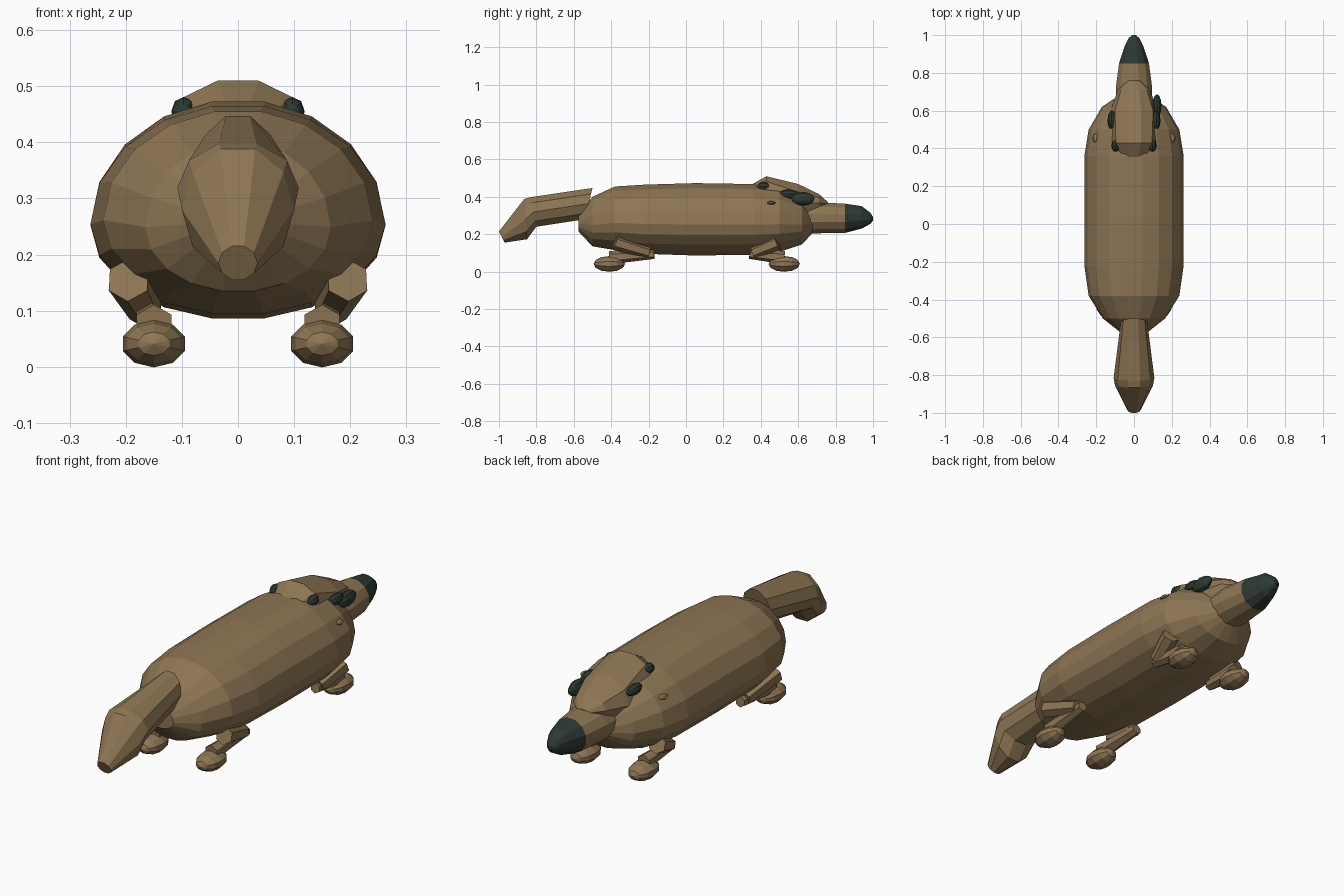
import bpy
import bmesh
from math import sin, cos, pi
from mathutils import Vector, Matrix

if "Cube" in bpy.data.objects:
    bpy.data.objects.remove(bpy.data.objects["Cube"])


def material(name, rgb):
    m = bpy.data.materials.new(name)
    m.use_nodes = True
    m.diffuse_color = (*rgb, 1)
    m.node_tree.nodes["Principled BSDF"].inputs["Base Color"].default_value = (*rgb, 1)
    return m


FUR = material("brown fur", (0.27, 0.18, 0.088))
DARK = material("dark green black", (0.027, 0.042, 0.034))


def finish(name, bm, mats):
    bmesh.ops.recalc_face_normals(bm, faces=bm.faces)
    me = bpy.data.meshes.new(name)
    bm.to_mesh(me)
    bm.free()
    for m in mats:
        me.materials.append(m)
    ob = bpy.data.objects.new(name, me)
    bpy.context.collection.objects.link(ob)
    return ob


def loft(name, rings, sides, mats, mid=0.5, dark_from=None):
    """Skin flat-topped rings: (top y, top z, bottom y, bottom z, half width)."""
    bm = bmesh.new()
    loops = []
    grow = 1 / cos(pi / sides)
    for ty, tz, by, bz, w in rings:
        top, bottom = Vector((0, ty, tz)), Vector((0, by, bz))
        c = bottom.lerp(top, mid)
        loop = []
        for i in range(sides):
            a = (i + 0.5) * 2 * pi / sides
            arm = top - c if cos(a) > 0 else c - bottom
            loop.append(bm.verts.new(c + arm * cos(a) * grow + Vector((w * sin(a), 0, 0))))
        loops.append(loop)
    for a, b in zip(loops, loops[1:]):
        for i in range(sides):
            j = (i + 1) % sides
            bm.faces.new((a[i], a[j], b[j], b[i]))
    bm.faces.new(loops[0])
    bm.faces.new(loops[-1])
    if dark_from is not None:
        for f in bm.faces:
            if f.calc_center_median().y > dark_from:
                f.material_index = 1
    return finish(name, bm, mats)


def upright(rows):
    return [(y, t, y, b, w) for y, t, b, w in rows]


def ball(name, centre, radii, mat, sides=10, rings=6):
    bm = bmesh.new()
    bmesh.ops.create_uvsphere(bm, u_segments=sides, v_segments=rings, radius=1)
    # poles run along the length of the part
    m = Matrix.Translation(centre) @ Matrix.Diagonal((*radii, 1)) @ Matrix.Rotation(pi / 2, 4, "X")
    bm.transform(m)
    return finish(name, bm, [mat])


def limb(name, a, b, r1, r2):
    a, b = Vector(a), Vector(b)
    bm = bmesh.new()
    bmesh.ops.create_cone(bm, cap_ends=True, segments=6, radius1=r1, radius2=r2, depth=(b - a).length)
    turn = (b - a).to_track_quat("Z", "Y").to_matrix().to_4x4()
    bm.transform(Matrix.Translation((a + b) / 2) @ turn)
    return finish(name, bm, [FUR])


# Barrel body
loft("body", upright([
    (-0.575, 0.31, 0.215, 0.07), (-0.5, 0.40, 0.135, 0.165), (-0.38, 0.455, 0.115, 0.24),
    (-0.22, 0.465, 0.095, 0.263), (0.05, 0.473, 0.086, 0.263), (0.36, 0.468, 0.09, 0.263),
    (0.5, 0.45, 0.105, 0.24), (0.62, 0.39, 0.145, 0.17), (0.68, 0.31, 0.21, 0.08)]),
    18, [FUR], mid=0.43)

# Bent tail
loft("tail", [
    (-0.5, 0.447, -0.54, 0.28, 0.07), (-0.83, 0.398, -0.8, 0.24, 0.108),
    (-0.865, 0.388, -0.85, 0.173, 0.1), (-1.0, 0.215, -0.97, 0.155, 0.035)],
    10, [FUR])

# Head cap and dark-tipped snout
loft("head", upright([
    (0.35, 0.465, 0.38, 0.07), (0.43, 0.51, 0.36, 0.118), (0.6, 0.468, 0.25, 0.125),
    (0.71, 0.415, 0.32, 0.085), (0.76, 0.37, 0.352, 0.03)]), 10, [FUR])
loft("snout", upright([
    (0.58, 0.37, 0.2, 0.1), (0.72, 0.37, 0.205, 0.1), (0.85, 0.363, 0.207, 0.082),
    (0.94, 0.35, 0.23, 0.052), (0.985, 0.315, 0.255, 0.028), (1.0, 0.292, 0.272, 0.01)]),
    12, [FUR, DARK], dark_from=0.85)

# Dark face markings, small ears
for side, s in (("left", 1), ("right", -1)):
    ball(side + "_rear_marking", (s * 0.097, 0.415, 0.455), (0.022, 0.032, 0.026), DARK, 8)
    ball(side + "_eye", (s * 0.118, 0.55, 0.415), (0.022, 0.05, 0.025), DARK, 8)
    ball(side + "_ear", (s * 0.2, 0.455, 0.367), (0.02, 0.025, 0.01), FUR, 8)
ball("left_eye_bulge", (0.122, 0.625, 0.39), (0.025, 0.062, 0.036), DARK)

# Short folded legs with round feet
for end, hip, knee, foot in (("front", 0.49, 0.36, 0.525), ("back", -0.38, -0.2, -0.41)):
    for side, s in (("left", 1), ("right", -1)):
        tag = side + "_" + end
        limb(tag + "_thigh", (s * 0.195, hip, 0.155), (s * 0.165, knee, 0.1), 0.04, 0.032)
        limb(tag + "_shin", (s * 0.16, knee - 0.02 if end == "front" else knee + 0.03, 0.092),
             (s * 0.15, foot, 0.075), 0.024, 0.036)
        ball(tag + "_foot", (s * 0.15, foot, 0.041), (0.058, 0.084, 0.042), FUR)
